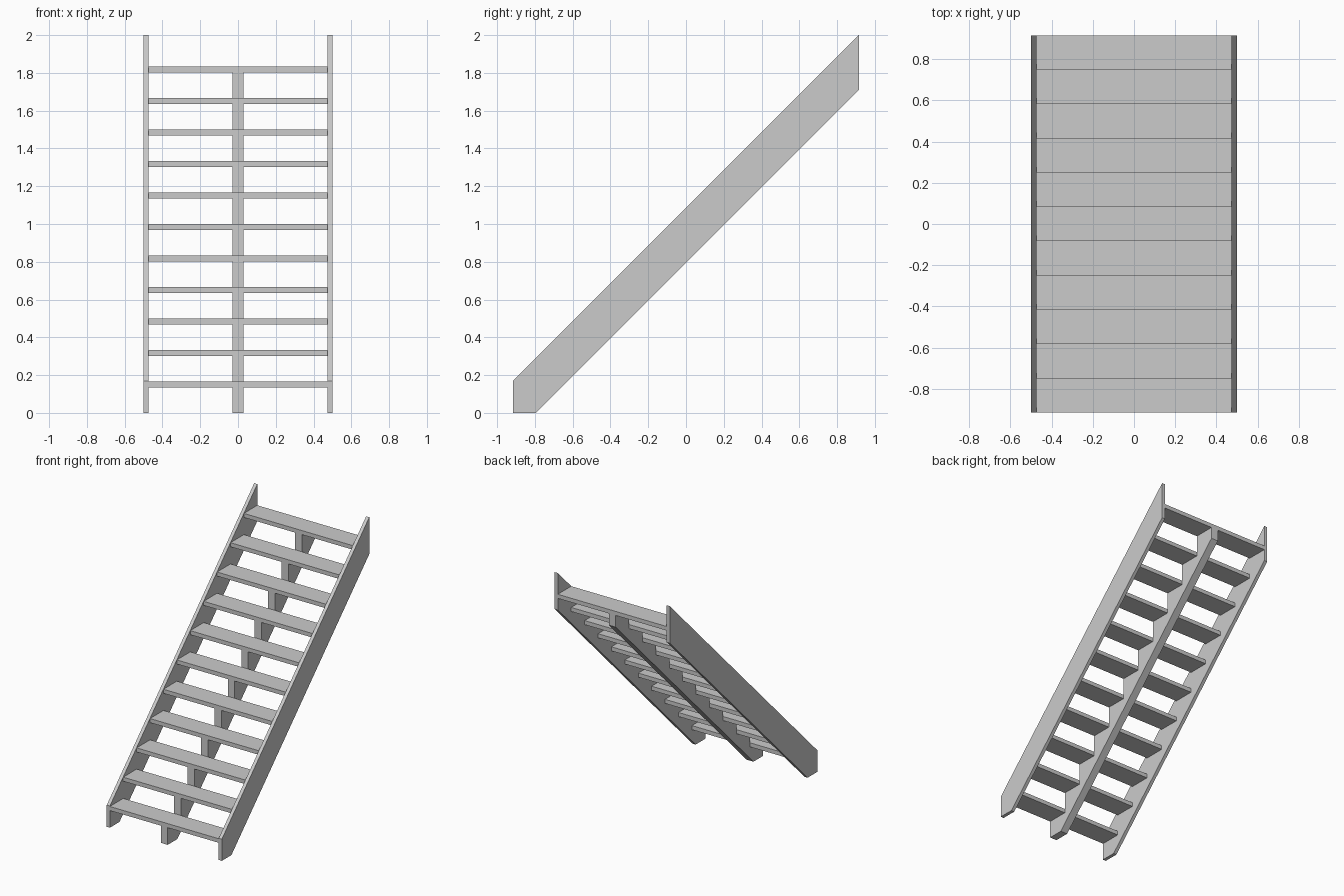
import bpy, bmesh

if "Cube" in bpy.data.objects:
    bpy.data.objects.remove(bpy.data.objects["Cube"])

N = 11                    # number of treads
HALF = 0.915              # half of the run
RUN = 2 * HALF / N
RISE = 2.0 / 12
THICK = 0.032


def extrude_profile(name, profile, x0, x1):
    """Closed (y, z) profile extruded along x."""
    bm = bmesh.new()
    face = bm.faces.new([bm.verts.new((x0, y, z)) for y, z in profile])
    res = bmesh.ops.extrude_face_region(bm, geom=[face])
    verts = [g for g in res["geom"] if isinstance(g, bmesh.types.BMVert)]
    bmesh.ops.translate(bm, verts=verts, vec=(x1 - x0, 0, 0))
    bmesh.ops.recalc_face_normals(bm, faces=bm.faces)
    mesh = bpy.data.meshes.new(name)
    bm.to_mesh(mesh)
    bm.free()
    obj = bpy.data.objects.new(name, mesh)
    bpy.context.collection.objects.link(obj)
    return obj


# Side stringers
side = [(-HALF, 0), (-0.795, 0), (HALF, 1.71), (HALF, 2.0), (-HALF, 0.17)]
extrude_profile("left_stringer", side, -0.5, -0.473)
extrude_profile("right_stringer", side, 0.473, 0.5)

# Treads between the stringers
for i in range(N):
    y, z = -HALF + i * RUN, (i + 1) * RISE
    extrude_profile(f"tread_{i + 1}",
                    [(y, z - THICK), (y + RUN, z - THICK), (y + RUN, z), (y, z)],
                    -0.475, 0.475)

# Centre stringer, notched to sit under every tread
saw = [(HALF, 1.71), (-0.795, 0), (-HALF, 0)]
for i in range(N):
    y, z = -HALF + i * RUN, (i + 1) * RISE - THICK
    saw += [(y, z), (y + RUN, z)]
extrude_profile("centre_stringer", saw, -0.03, 0.03)
